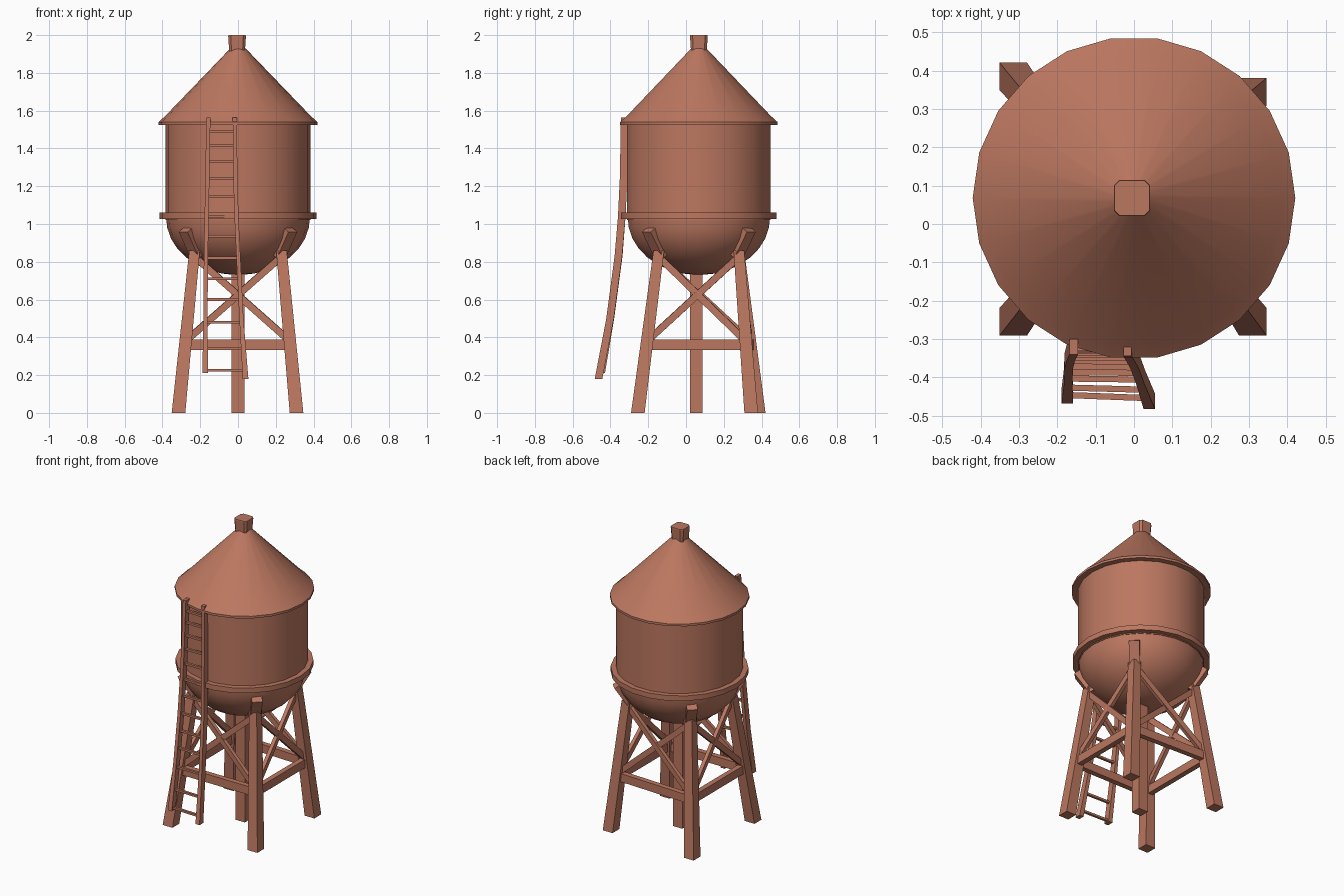
import bpy, bmesh, math
from mathutils import Vector

if "Cube" in bpy.data.objects:
    bpy.data.objects.remove(bpy.data.objects["Cube"])

mat = bpy.data.materials.new("rust_brown")
mat.use_nodes = True
COLOR = (0.50, 0.185, 0.117, 1)
mat.diffuse_color = COLOR
mat.node_tree.nodes["Principled BSDF"].inputs["Base Color"].default_value = COLOR

CY = 0.068  # tank axis


def make(name, rings, smooth=False):
    """Skin a list of equal-length point rings and cap both ends."""
    bm = bmesh.new()
    loops = [[bm.verts.new(p) for p in ring] for ring in rings]
    n = len(loops[0])
    for a, b in zip(loops, loops[1:]):
        for i in range(n):
            j = (i + 1) % n
            bm.faces.new((a[i], a[j], b[j], b[i]))
    bm.faces.new(loops[0][::-1])
    bm.faces.new(loops[-1])
    bmesh.ops.recalc_face_normals(bm, faces=bm.faces)
    mesh = bpy.data.meshes.new(name)
    bm.to_mesh(mesh)
    bm.free()
    mesh.materials.append(mat)
    obj = bpy.data.objects.new(name, mesh)
    bpy.context.collection.objects.link(obj)
    if smooth:
        bpy.ops.object.select_all(action='DESELECT')
        obj.select_set(True)
        bpy.context.view_layer.objects.active = obj
        bpy.ops.object.shade_smooth_by_angle(angle=math.radians(35))
    return obj


def lathe(name, profile, sides=22):
    rings = []
    for r, z in profile:
        angles = [math.tau * i / sides for i in range(sides)]
        rings.append([(r * math.cos(a), CY + r * math.sin(a), z) for a in angles])
    return make(name, rings, True)


def post(name, path):
    """Axis-aligned post through (x, y, z, half_x, half_y) stations."""
    corners = ((-1, -1), (1, -1), (1, 1), (-1, 1))
    return make(name, [[(x + sx * hx, y + sy * hy, z) for sx, sy in corners]
                       for x, y, z, hx, hy in path])


def beam(name, p, q, width, thick, side=None):
    """Straight bar from p to q; width runs along side, or upright if none."""
    p, q = Vector(p), Vector(q)
    axis = (q - p).normalized()
    if side is None:
        n = axis.cross(Vector((0, 0, 1))).normalized()
        s = n.cross(axis)
    else:
        s = Vector(side).normalized()
        n = axis.cross(s).normalized()
    s, n = s * width / 2, n * thick / 2
    return make(name, [[c - s - n, c + s - n, c + s + n, c - s + n] for c in (p, q)])


# Tank: bowl, wall, band, roof and cap
bowl = [(0.38 * math.sin(t), 1.03 - 0.30 * math.cos(t))
        for t in [math.pi / 2 * (i + 0.15) / 8 for i in range(8)]]
lathe("tank_bowl", bowl + [(0.38, 1.03)])
lathe("tank_wall", [(0.383, 1.02), (0.383, 1.535)])
lathe("tank_band", [(0.38, 1.026), (0.416, 1.026), (0.416, 1.06), (0.38, 1.06)])
lathe("roof", [(0.38, 1.525), (0.421, 1.525), (0.421, 1.54), (0.385, 1.572), (0.04, 1.93)])
h, c = 0.047, 0.033
cap = [(-c, -h), (c, -h), (h, -c), (h, c), (c, h), (-c, h), (-h, c), (-h, -c)]
make("roof_cap", [[(x * s - 0.005, y * s + CY, z) for x, y in cap]
                  for s, z in ((0.88, 1.91), (1, 1.995), (0.97, 2.0))])

# Centre pipe
post("center_pipe", [(0, 0.055, 0, 0.035, 0.033), (0, 0.055, 0.76, 0.035, 0.033)])

# Legs with top brackets that hug the bowl
legs = []
for name, x, y in (("front_right", -0.315, -0.255), ("front_left", 0.31, -0.255),
                   ("back_left", 0.31, 0.345), ("back_right", -0.315, 0.385)):
    sx = 1 if x > 0 else -1
    sy = 1 if y > CY else -1
    base, top = Vector((x, y, 0)), Vector((sx * 0.23, CY + sy * 0.212, 0.86))
    legs.append((base, top))
    post(name + "_leg", [(*base, 0.036, 0.036), (*top, 0.028, 0.028)])
    beam(name + "_bracket", top - Vector((sx * 0.015, sy * 0.015, 0.03)),
         (sx * 0.277, CY + sy * 0.265, 0.97), 0.065, 0.045, (sx, -sy, 0))

# Horizontal rails and crossed braces between neighbouring legs
for i, side in enumerate(("front", "left", "back", "right")):
    a, b = legs[i], legs[(i + 1) % 4]
    at = lambda leg, z: leg[0].lerp(leg[1], z / 0.86)
    beam(side + "_rail", at(a, 0.36), at(b, 0.36), 0.055, 0.035)
    beam(side + "_brace_a", at(a, 0.38), at(b, 0.83), 0.036, 0.024)
    beam(side + "_brace_b", at(a, 0.83), at(b, 0.38), 0.036, 0.024)

# Ladder: two bent side rails and rungs
left = [(0.04, -0.463, 0.18), (0.018, -0.402, 0.5), (0.002, -0.358, 0.83),
        (-0.008, -0.34, 1.04), (-0.014, -0.33, 1.25), (-0.017, -0.325, 1.565)]
right = [(-0.174, -0.449, 0.21), (-0.172, -0.4, 0.5), (-0.17, -0.356, 0.83),
         (-0.166, -0.34, 1.04), (-0.162, -0.33, 1.25), (-0.157, -0.32, 1.565)]
for name, pts in (("ladder_left_rail", left), ("ladder_right_rail", right)):
    post(name, [(*p, 0.015 if p[2] < 0.3 else 0.011, 0.02) for p in pts])


def along(pts, z):
    for p, q in zip(pts, pts[1:]):
        if z <= q[2]:
            return Vector(p).lerp(Vector(q), (z - p[2]) / (q[2] - p[2]))


for i, z in enumerate((0.225, 0.34, 0.48, 0.6, 0.71, 0.82, 0.935,
                       1.04, 1.145, 1.24, 1.33, 1.415, 1.49)):
    beam("ladder_rung_%d" % (i + 1), along(right, z), along(left, z), 0.014, 0.016)
